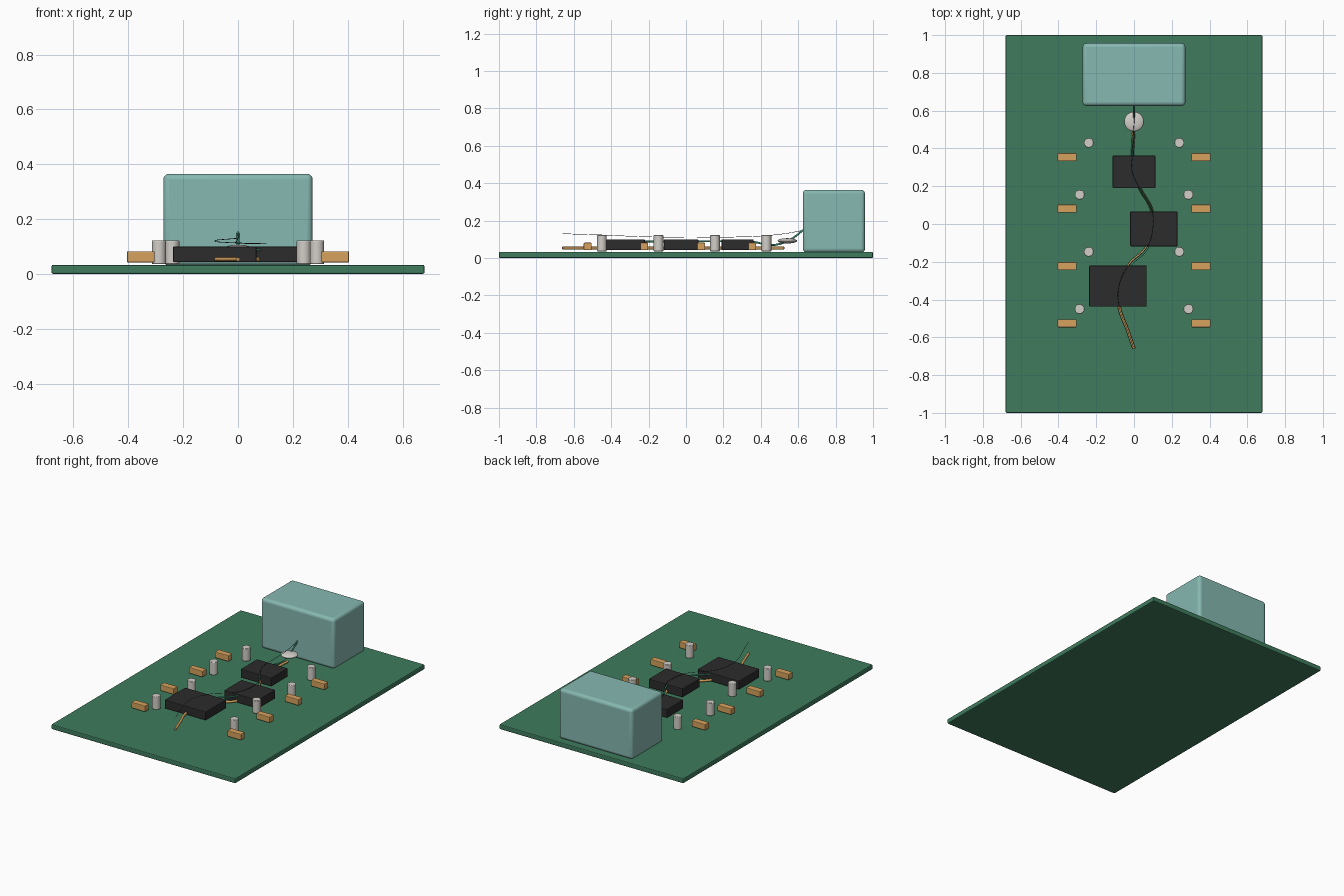
import bpy, math

if "Cube" in bpy.data.objects:
    bpy.data.objects.remove(bpy.data.objects["Cube"])


def material(name, rgb):
    m = bpy.data.materials.new(name)
    m.diffuse_color = (*rgb, 1)
    m.use_nodes = True
    m.node_tree.nodes["Principled BSDF"].inputs["Base Color"].default_value = m.diffuse_color
    return m


GREEN = material("board_green", (0.05, 0.20, 0.11))
TEAL = material("pale_teal", (0.24, 0.48, 0.44))
BLACK = material("chip_black", (0.025, 0.025, 0.025))
COPPER = material("copper", (0.68, 0.36, 0.11))
WIRE = material("wire_green", (0.06, 0.35, 0.20))
SILVER = material("silver", (0.65, 0.62, 0.58))
DARK = material("dark_thread", (0.02, 0.04, 0.03))


def finish(o, name, mat, bevel=0, segments=2):
    o.name = name
    o.data.materials.append(mat)
    if bevel:
        b = o.modifiers.new("edge", "BEVEL")
        b.width, b.segments = bevel, segments
        b.limit_method = "ANGLE"
    return o


def box(name, x0, x1, y0, y1, z0, z1, mat, bevel=0.004, segments=2):
    bpy.ops.mesh.primitive_cube_add(
        size=1, location=((x0 + x1) / 2, (y0 + y1) / 2, (z0 + z1) / 2))
    o = bpy.context.object
    o.scale = (x1 - x0, y1 - y0, z1 - z0)
    bpy.ops.object.transform_apply(location=False, rotation=False, scale=True)
    return finish(o, name, mat, bevel, segments)


def cylinder(name, x, y, z0, z1, r, mat, bevel=0.003):
    bpy.ops.mesh.primitive_cylinder_add(
        vertices=24, radius=r, depth=z1 - z0, location=(x, y, (z0 + z1) / 2))
    bpy.ops.object.shade_smooth_by_angle()
    return finish(bpy.context.object, name, mat, bevel)


def wire(name, points, r, mat):
    cu = bpy.data.curves.new(name, "CURVE")
    cu.dimensions = "3D"
    cu.bevel_depth, cu.bevel_resolution = r, 2
    cu.resolution_u, cu.use_fill_caps = 5, True
    s = cu.splines.new("BEZIER")
    s.bezier_points.add(len(points) - 1)
    for p, co in zip(s.bezier_points, points):
        p.co = co
        p.handle_left_type = p.handle_right_type = "AUTO"
    o = bpy.data.objects.new(name, cu)
    bpy.context.collection.objects.link(o)
    bpy.ops.object.select_all(action="DESELECT")
    o.select_set(True)
    bpy.context.view_layer.objects.active = o
    bpy.ops.object.convert(target="MESH")
    return finish(bpy.context.object, name, mat)


# board and large connector block
box("board", -0.68, 0.68, -1, 1, 0, 0.033, GREEN, 0.006)
o = box("connector_block", -0.272, 0.272, 0.625, 0.957, 0.03, 0.365, TEAL, 0.02, 4)
bpy.ops.object.shade_smooth_by_angle()

# three chips
box("chip_rear", -0.113, 0.113, 0.19, 0.362, 0.043, 0.1, BLACK)
box("chip_middle", -0.02, 0.23, -0.118, 0.066, 0.043, 0.1, BLACK)
box("chip_front", -0.237, 0.067, -0.437, -0.22, 0.043, 0.1, BLACK)

# posts and copper blocks, mirrored across x
rows = [(0.24, 0.43, 0.354), (0.288, 0.155, 0.081),
        (0.24, -0.147, -0.223), (0.288, -0.45, -0.526)]
for i, (px, py, by) in enumerate(rows):
    for side, s in (("right", 1), ("left", -1)):
        cylinder(f"post_{side}_{i}", s * px, py, 0.036, 0.122, 0.026, SILVER)
        xs = sorted((s * 0.304, s * 0.405))
        box(f"copper_block_{side}_{i}", *xs, by - 0.021, by + 0.021,
            0.042, 0.082, COPPER)

# domed button in front of the connector
bpy.ops.mesh.primitive_uv_sphere_add(segments=32, ring_count=16, radius=1,
                                     location=(0, 0.542, 0.092))
bpy.context.object.scale = (0.052, 0.052, 0.014)
bpy.ops.object.shade_smooth()
finish(bpy.context.object, "button", SILVER)

# winding wires
path = [(0, -0.66), (-0.035, -0.56), (-0.078, -0.44), (-0.08, -0.33),
        (-0.03, -0.22), (0.07, -0.12), (0.10, -0.02), (0.095, 0.07),
        (0.03, 0.19), (-0.01, 0.28), (-0.008, 0.37), (0, 0.525)]
wire("copper_trace", [(x, y, 0.053) for x, y in path], 0.008, COPPER)
wire("green_wire",
     [(-0.08, -0.33, 0.088), (-0.02, -0.22, 0.088), (0.07, -0.13, 0.088),
      (0.10, -0.02, 0.09), (0.095, 0.07, 0.09), (0.03, 0.19, 0.09),
      (-0.01, 0.28, 0.09), (-0.008, 0.37, 0.085), (-0.004, 0.44, 0.07),
      (0, 0.5, 0.075), (0, 0.56, 0.1), (0, 0.63, 0.152)], 0.005, WIRE)
heights = [0.13, 0.127, 0.123, 0.118, 0.114, 0.111, 0.11, 0.11,
           0.111, 0.113, 0.116, 0.13]
wire("thin_thread", [(x, y, z) for (x, y), z in zip(path, heights)]
     + [(0, 0.625, 0.148)], 0.0012, DARK)
